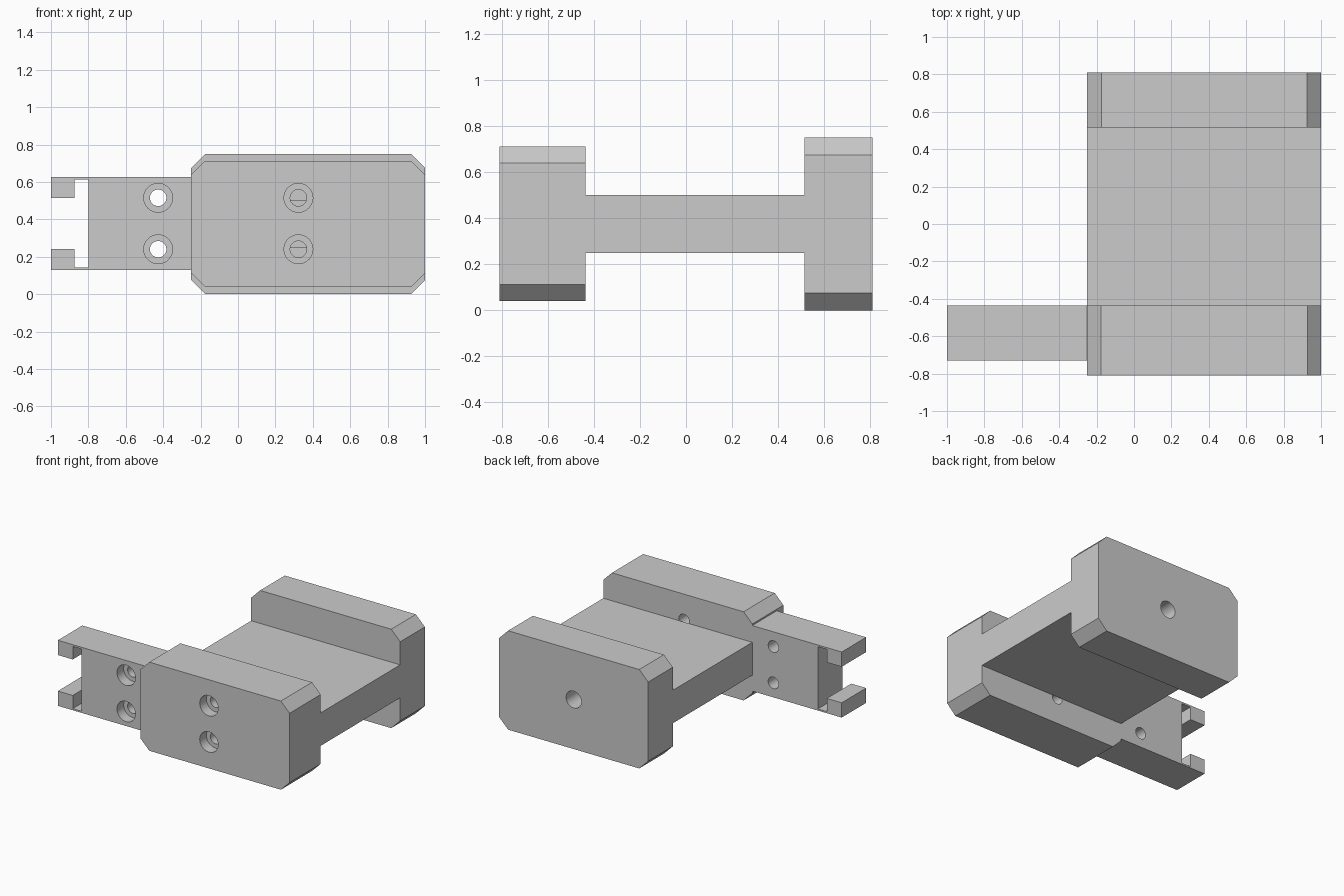
import bpy, bmesh, math
from mathutils import Matrix

if "Cube" in bpy.data.objects:
    bpy.data.objects.remove(bpy.data.objects["Cube"])


def prism(name, outline, y0, y1):
    """Extrude an (x, z) outline from y0 to y1."""
    bm = bmesh.new()
    face = bm.faces.new([bm.verts.new((x, y0, z)) for x, z in outline])
    ext = bmesh.ops.extrude_face_region(bm, geom=[face])
    verts = [v for v in ext["geom"] if isinstance(v, bmesh.types.BMVert)]
    bmesh.ops.translate(bm, verts=verts, vec=(0, y1 - y0, 0))
    bmesh.ops.recalc_face_normals(bm, faces=bm.faces)
    return finish(name, bm)


def cylinder(name, x, z, r, y0, y1):
    bm = bmesh.new()
    place = Matrix.Translation((x, (y0 + y1) / 2, z)) @ Matrix.Rotation(math.pi / 2, 4, 'X')
    bmesh.ops.create_cone(bm, cap_ends=True, segments=48, radius1=r, radius2=r,
                          depth=y1 - y0, matrix=place)
    return finish(name, bm)


def finish(name, bm):
    mesh = bpy.data.meshes.new(name)
    bm.to_mesh(mesh)
    bm.free()
    ob = bpy.data.objects.new(name, mesh)
    bpy.context.collection.objects.link(ob)
    return ob


def combine(ob, other, operation):
    """Apply a boolean and discard the second object."""
    mod = ob.modifiers.new("boolean", 'BOOLEAN')
    mod.operation, mod.solver, mod.object = operation, 'EXACT', other
    bpy.context.view_layer.objects.active = ob
    bpy.ops.object.modifier_apply(modifier=mod.name)
    bpy.data.objects.remove(other, do_unlink=True)


def chamfered(x0, x1, z0, z1, c):
    return [(x0 + c, z0), (x1 - c, z0), (x1, z0 + c), (x1, z1 - c),
            (x1 - c, z1), (x0 + c, z1), (x0, z1 - c), (x0, z0 + c)]


def counterbored_holes(ob, x, y_face):
    for z in (0.24, 0.515):
        combine(ob, cylinder("hole_cutter", x, z, 0.044, y_face - 0.1, -0.3), 'DIFFERENCE')
        combine(ob, cylinder("bore_cutter", x, z, 0.077, y_face - 0.1, y_face + 0.08), 'DIFFERENCE')


# End plates and the web between them
body = prism("clamp_body", chamfered(-0.25, 1, 0.04, 0.712, 0.073), -0.81, -0.437)
counterbored_holes(body, 0.323, -0.81)
web = prism("web", [(-0.25, 0.25), (1, 0.25), (1, 0.5), (-0.25, 0.5)], -0.437, 0.6)
back_plate = prism("back_plate", chamfered(-0.25, 1, 0, 0.75, 0.075), 0.515, 0.81)

# Side arm with a stepped slot at its end
arm = prism("side_arm", [
    (-0.2, 0.13), (-1, 0.13), (-1, 0.242), (-0.875, 0.242), (-0.875, 0.142), (-0.8, 0.142),
    (-0.8, 0.614), (-0.875, 0.614), (-0.875, 0.515), (-1, 0.515), (-1, 0.627), (-0.2, 0.627)],
    -0.73, -0.437)
counterbored_holes(arm, -0.427, -0.73)

for part in (web, back_plate, arm):
    combine(body, part, 'UNION')

# Blind hole in the back face
combine(body, cylinder("back_hole_cutter", 0.375, 0.375, 0.064, 0.41, 0.9), 'DIFFERENCE')

bpy.ops.object.select_all(action='DESELECT')
body.select_set(True)
bpy.context.view_layer.objects.active = body
bpy.ops.object.shade_smooth_by_angle(angle=math.radians(30))
